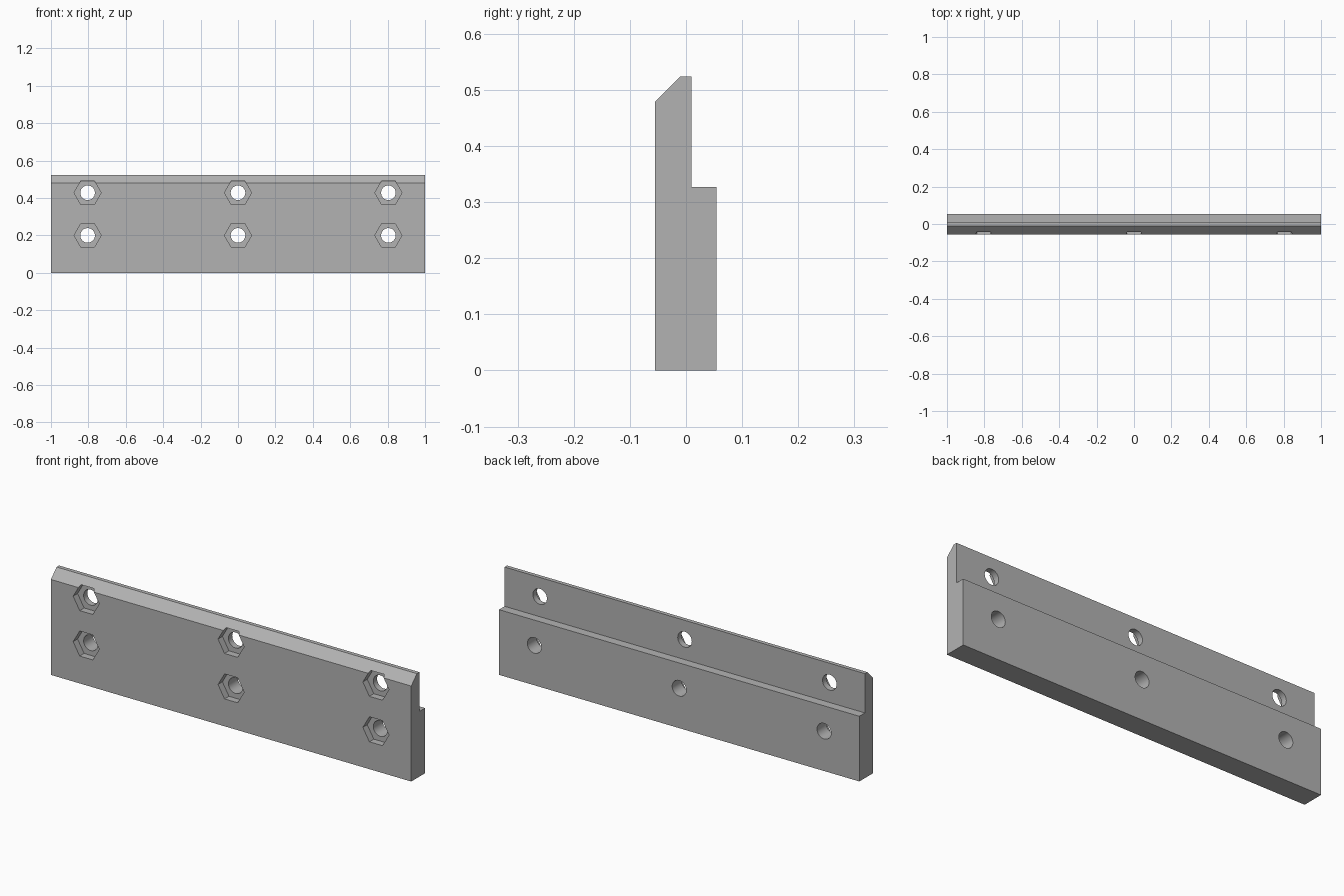
import bpy
import bmesh
import math
from mathutils import Matrix

cube = bpy.data.objects.get("Cube")
if cube:
    bpy.data.objects.remove(cube, do_unlink=True)

# Single grey material
grey = bpy.data.materials.new("plain grey")
grey.use_nodes = True
colour = (0.45, 0.45, 0.45, 1)
grey.diffuse_color = colour
grey.node_tree.nodes["Principled BSDF"].inputs["Base Color"].default_value = colour


def add_object(name, bm):
    bmesh.ops.recalc_face_normals(bm, faces=bm.faces)
    mesh = bpy.data.meshes.new(name)
    bm.to_mesh(mesh)
    bm.free()
    mesh.materials.append(grey)
    obj = bpy.data.objects.new(name, mesh)
    bpy.context.collection.objects.link(obj)
    return obj


# Stepped bar with a chamfered front edge: (y, z) profile swept along x
profile = [(-0.055, 0), (0.054, 0), (0.054, 0.327), (0.01, 0.327),
           (0.01, 0.524), (-0.01, 0.524), (-0.055, 0.479)]
bm = bmesh.new()
end = bm.faces.new([bm.verts.new((-1, y, z)) for y, z in profile])
swept = bmesh.ops.extrude_face_region(bm, geom=[end])["geom"]
bmesh.ops.translate(bm, vec=(2, 0, 0),
                    verts=[v for v in swept if isinstance(v, bmesh.types.BMVert)])
bar = add_object("mounting_bar", bm)


def cutter(name, sides, radius, y_start, y_end):
    """Row of prisms along y, one at each bolt position."""
    bm = bmesh.new()
    for x in (-0.804, 0, 0.804):
        for z in (0.2, 0.428):
            # The z spin puts a corner of each prism on the x axis
            place = (Matrix.Translation((x, (y_start + y_end) / 2, z))
                     @ Matrix.Rotation(math.pi / 2, 4, 'X')
                     @ Matrix.Rotation(math.pi / 2, 4, 'Z'))
            bmesh.ops.create_cone(bm, cap_ends=True, segments=sides, radius1=radius,
                                  radius2=radius, depth=y_end - y_start, matrix=place)
    obj = add_object(name, bm)
    obj.hide_render = True
    obj.hide_viewport = True
    return obj


# Hexagonal nut pockets in the front, then round bolt holes right through
pockets = cutter("nut_pocket_cutter", 6, 0.0725, -0.1, -0.02)
holes = cutter("bolt_hole_cutter", 48, 0.039, -0.2, 0.2)
for tool in (pockets, holes):
    cut = bar.modifiers.new(tool.name, 'BOOLEAN')
    cut.operation = 'DIFFERENCE'
    cut.solver = 'EXACT'
    cut.object = tool

# Bake the cuts into the bar and drop the helpers
bpy.context.view_layer.objects.active = bar
bar.select_set(True)
for name in [m.name for m in bar.modifiers]:
    bpy.ops.object.modifier_apply(modifier=name)
for tool in (pockets, holes):
    bpy.data.objects.remove(tool, do_unlink=True)

# Smooth the bores, keep the flat faces crisp
bpy.ops.object.shade_smooth_by_angle(angle=math.radians(30))
